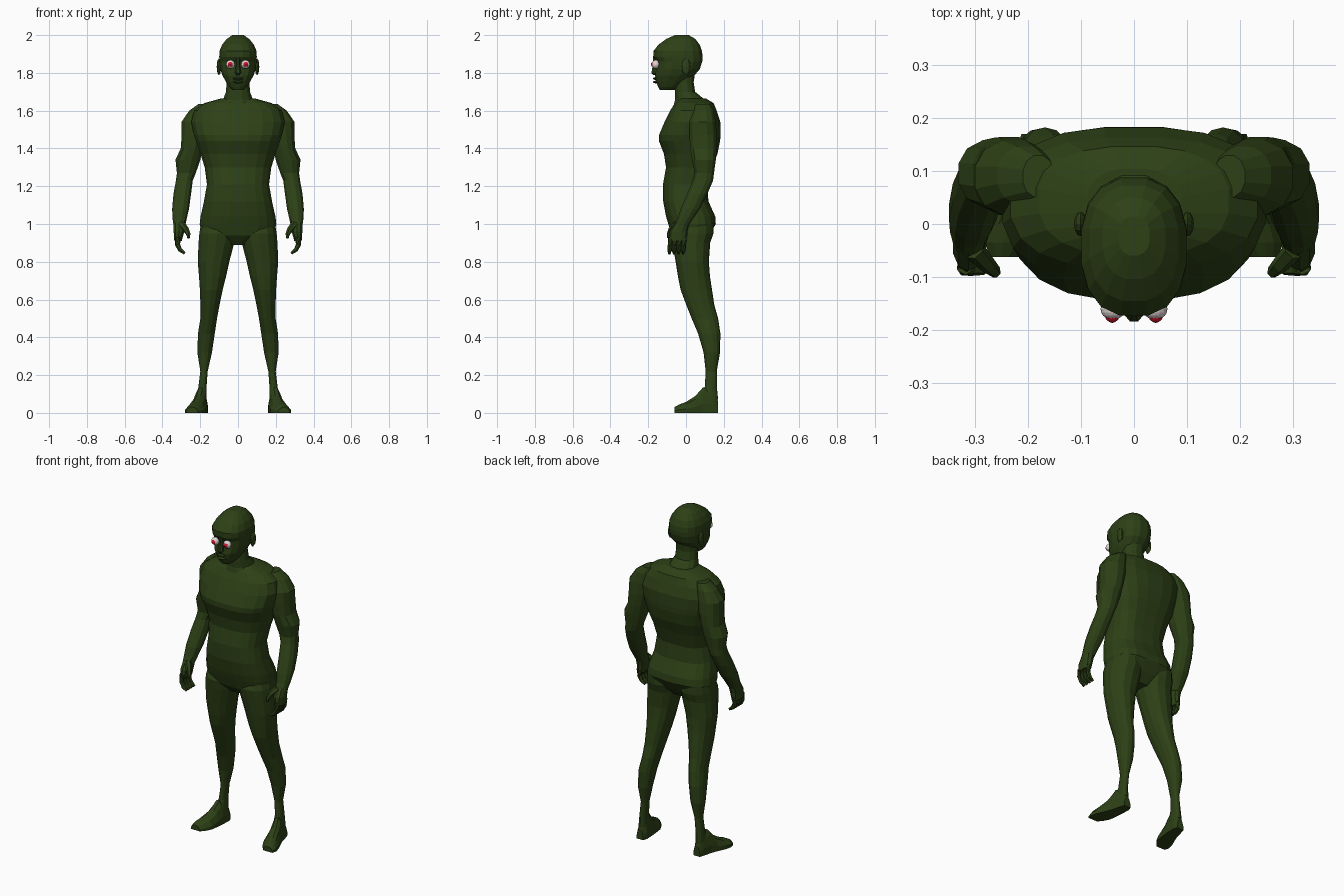
import bpy, bmesh, math
from mathutils import Vector


def material(name, rgb):
    m = bpy.data.materials.new(name)
    m.diffuse_color = (*rgb, 1)
    return m


SKIN = material("green_skin", (0.026, 0.052, 0.008))
WHITE = material("eye_white", (0.75, 0.68, 0.66))
RED = material("iris_red", (0.7, 0.01, 0.03))
PUPIL = material("pupil_dark", (0.2, 0.0, 0.01))


def finish(name, bm, mat=SKIN, mirror=False):
    bmesh.ops.recalc_face_normals(bm, faces=bm.faces)
    me = bpy.data.meshes.new(name)
    bm.to_mesh(me)
    bm.free()
    me.materials.append(mat)
    ob = bpy.data.objects.new(name, me)
    bpy.context.collection.objects.link(ob)
    if mirror:
        ob.modifiers.new("mirror", "MIRROR")
    return ob


def skin_rings(bm, rings):
    """Join closed rings of points into a capped tube."""
    loops = [[bm.verts.new(p) for p in r] for r in rings]
    n = len(loops[0])
    for a, b in zip(loops, loops[1:]):
        for i in range(n):
            j = (i + 1) % n
            bm.faces.new((a[i], a[j], b[j], b[i]))
    bm.faces.new(loops[0][::-1])
    bm.faces.new(loops[-1])


def section(z, x0, x1, y0, y1, n=14, power=2.2, groove=0.0):
    """Horizontal rounded section between four bounds, with optional back groove."""
    cx, cy, rx, ry = (x0 + x1) / 2, (y0 + y1) / 2, (x1 - x0) / 2, (y1 - y0) / 2
    pts = []
    for i in range(n):
        t = 2 * math.pi * (i + 0.5) / n
        c, s = math.cos(t), math.sin(t)
        u = math.copysign(abs(c) ** (2 / power), c)
        v = math.copysign(abs(s) ** (2 / power), s)
        y = cy + ry * v
        if v > 0:
            y -= groove * math.exp(-(u * rx / 0.035) ** 2)
        pts.append((cx + rx * u, y, z))
    return pts


def loft(name, rows, mirror=False, **kw):
    bm = bmesh.new()
    skin_rings(bm, [section(*r[:5], groove=r[5] if len(r) > 5 else 0, **kw) for r in rows])
    return finish(name, bm, mirror=mirror)


def centred(rows):
    return [(r[0], -r[1], r[1], *r[2:]) for r in rows]


def tube(bm, pts, radii, n=6):
    pts = [Vector(p) for p in pts]
    rings = []
    for i, p in enumerate(pts):
        d = pts[min(i + 1, len(pts) - 1)] - pts[max(i - 1, 0)]
        q = d.to_track_quat('Z', 'Y')
        rings.append([p + q @ Vector((radii[i] * math.cos(2 * math.pi * k / n),
                                      radii[i] * math.sin(2 * math.pi * k / n), 0)) for k in range(n)])
    skin_rings(bm, rings)


def ball(name, loc, scale, mat=SKIN, u=10, v=7, mirror=True):
    bm = bmesh.new()
    bmesh.ops.create_uvsphere(bm, u_segments=u, v_segments=v, radius=1)
    bmesh.ops.rotate(bm, verts=bm.verts, matrix=Vector((0, -1, 0)).to_track_quat('Z', 'Y').to_matrix())
    for w in bm.verts:
        w.co = Vector(loc) + w.co * Vector(scale)
    return finish(name, bm, mat, mirror)


# Torso: z, half width, front, back, spine groove
loft("torso", centred([
    (0.89, 0.06, -0.03, 0.08), (0.94, 0.19, -0.075, 0.13, 0.03),
    (1.00, 0.205, -0.095, 0.165, 0.035), (1.04, 0.20, -0.107, 0.16, 0.02),
    (1.12, 0.182, -0.122, 0.122, 0.008), (1.21, 0.166, -0.123, 0.118, 0.012),
    (1.30, 0.178, -0.107, 0.145, 0.02), (1.37, 0.20, -0.118, 0.172, 0.024),
    (1.44, 0.225, -0.145, 0.185, 0.025), (1.47, 0.235, -0.145, 0.187, 0.025),
    (1.54, 0.25, -0.115, 0.185, 0.025), (1.60, 0.235, -0.085, 0.165, 0.012),
    (1.64, 0.18, -0.06, 0.147), (1.665, 0.09, -0.035, 0.105)]), n=20, power=2.5)

# Neck and head
loft("neck", centred([
    (1.60, 0.12, -0.075, 0.14), (1.66, 0.08, -0.06, 0.10), (1.70, 0.066, -0.06, 0.05),
    (1.75, 0.062, -0.06, 0.042), (1.80, 0.062, -0.07, 0.05)]), n=12)
loft("head", centred([
    (1.71, 0.032, -0.14, -0.06), (1.725, 0.048, -0.148, -0.03), (1.755, 0.066, -0.16, 0.01),
    (1.785, 0.083, -0.165, 0.045), (1.82, 0.095, -0.16, 0.075), (1.86, 0.1, -0.158, 0.088),
    (1.885, 0.101, -0.175, 0.09), (1.915, 0.1, -0.175, 0.087), (1.95, 0.085, -0.147, 0.074),
    (1.98, 0.06, -0.105, 0.05), (2.0, 0.03, -0.06, 0.015)]), n=16, power=2.4)
loft("nose", centred([
    (1.79, 0.01, -0.175, -0.14), (1.80, 0.019, -0.185, -0.14),
    (1.84, 0.011, -0.177, -0.14), (1.89, 0.01, -0.175, -0.14)]), n=8)
for lip, z in (("upper_lip", 1.77), ("lower_lip", 1.752)):
    ball(lip, (0, -0.155, z), (0.03, 0.02, 0.008), u=8, v=5, mirror=False)
ball("ears", (0.101, 0.0, 1.832), (0.012, 0.023, 0.045), u=8, v=6)

# Eyes
ball("eye_whites", (0.04, -0.16, 1.845), (0.023, 0.021, 0.023), WHITE, 16, 10)
ball("irises", (0.041, -0.173, 1.845), (0.014, 0.0125, 0.014), RED, 14, 8)
ball("pupils", (0.041, -0.1795, 1.845), (0.007, 0.007, 0.007), PUPIL, 12, 6)

# Arms: z, inner, outer, front, back
loft("arms", [
    (1.635, 0.15, 0.21, 0.05, 0.13), (1.60, 0.15, 0.26, 0.035, 0.148), (1.54, 0.15, 0.302, 0.015, 0.16),
    (1.47, 0.17, 0.30, 0.015, 0.166), (1.40, 0.187, 0.305, 0.02, 0.165),
    (1.34, 0.197, 0.333, 0.03, 0.16), (1.27, 0.222, 0.325, 0.045, 0.15),
    (1.23, 0.238, 0.33, 0.035, 0.145), (1.16, 0.247, 0.343, 0.005, 0.115),
    (1.08, 0.258, 0.35, -0.03, 0.075), (1.03, 0.27, 0.348, -0.045, 0.04),
    (0.99, 0.278, 0.342, -0.065, 0.015)], mirror=True, n=12)

# Hands: palm, four curled fingers and a thumb
loft("palms", [
    (1.01, 0.278, 0.343, -0.055, 0.02), (0.96, 0.283, 0.342, -0.088, 0.008),
    (0.91, 0.297, 0.338, -0.092, 0.005)], mirror=True, n=10)
bm = bmesh.new()
for i in range(4):
    y = -0.08 + 0.024 * i
    tube(bm, [(0.318, y, 0.93), (0.320, y - 0.004, 0.89), (0.306, y - 0.006, 0.862),
              (0.282, y - 0.008, 0.845)], [0.016, 0.014, 0.012, 0.008])
tube(bm, [(0.30, -0.05, 1.0), (0.275, -0.078, 0.97), (0.262, -0.09, 0.945), (0.262, -0.095, 0.925)],
     [0.02, 0.016, 0.012, 0.007])
finish("fingers", bm, mirror=True)

# Legs: z, inner, outer, front, back
loft("legs", [
    (1.0, 0.03, 0.198, -0.06, 0.145), (0.95, 0.012, 0.207, -0.08, 0.145),
    (0.90, 0.018, 0.211, -0.072, 0.128), (0.80, 0.044, 0.215, -0.055, 0.121),
    (0.72, 0.062, 0.208, -0.042, 0.127), (0.65, 0.08, 0.203, -0.028, 0.138),
    (0.57, 0.097, 0.20, 0.002, 0.15), (0.50, 0.11, 0.20, 0.03, 0.17),
    (0.42, 0.122, 0.213, 0.064, 0.182), (0.32, 0.137, 0.216, 0.093, 0.18),
    (0.22, 0.16, 0.20, 0.104, 0.163), (0.14, 0.166, 0.21, 0.1, 0.163),
    (0.07, 0.165, 0.217, 0.07, 0.17)], mirror=True)

# Feet: sections along y with centre, half width and height
bm = bmesh.new()
rings = []
for y, cx, w, h in [(0.17, 0.19, 0.022, 0.06), (0.145, 0.19, 0.03, 0.12), (0.09, 0.198, 0.036, 0.135),
                    (0.05, 0.208, 0.042, 0.09), (0.0, 0.222, 0.05, 0.058),
                    (-0.035, 0.235, 0.045, 0.045), (-0.062, 0.243, 0.03, 0.03)]:
    rings.append([(cx + w * a, y, h * b) for a, b in
                  [(-1, 0), (1, 0), (1, 0.35), (0.65, 0.8), (0.25, 1), (-0.25, 1), (-0.65, 0.8), (-1, 0.35)]])
skin_rings(bm, rings)
finish("feet", bm, mirror=True)
